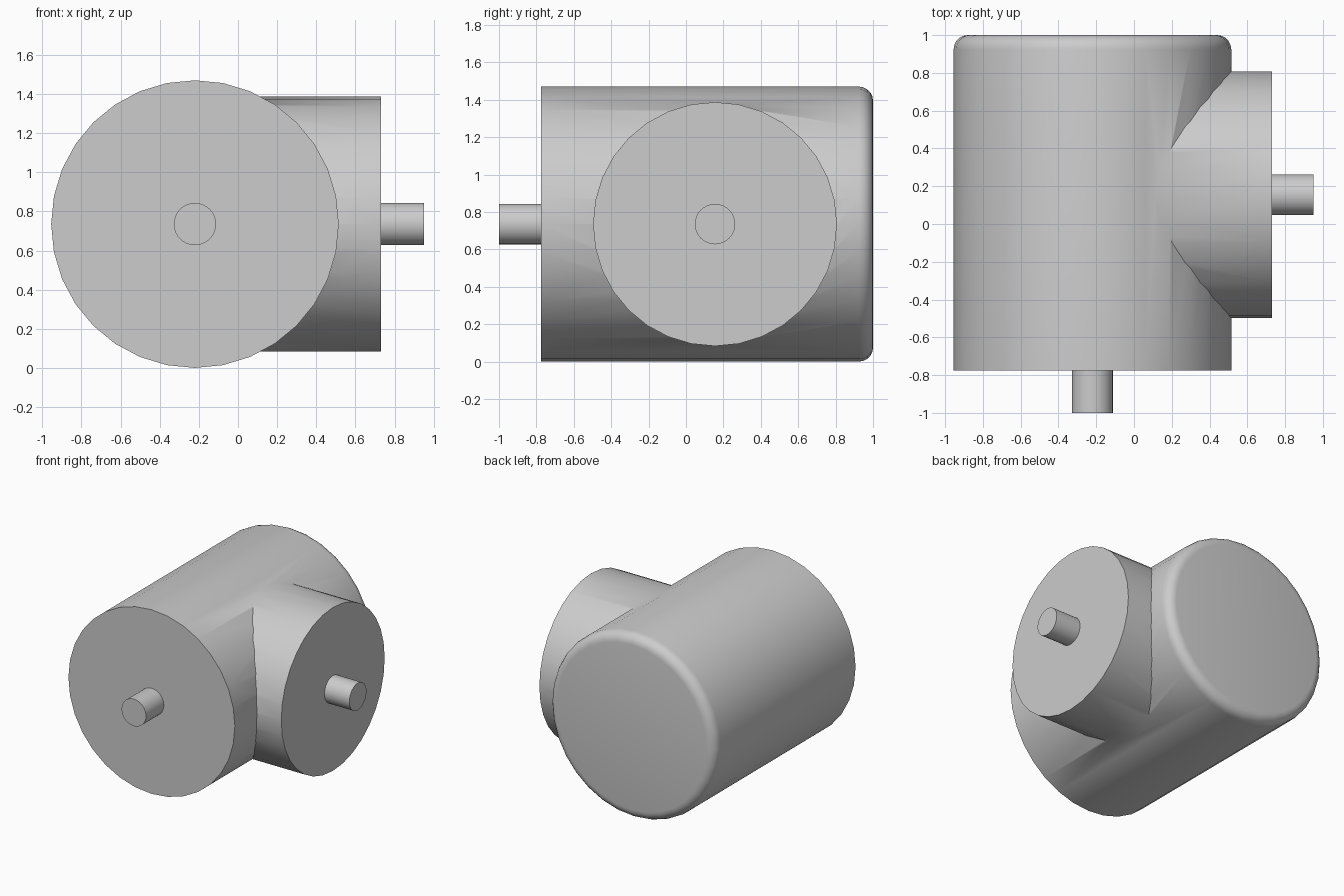
import bpy
from math import pi, radians

cube = bpy.data.objects.get("Cube")
if cube:
    bpy.data.objects.remove(cube, do_unlink=True)

# One plain grey for every part
GREY = (0.604, 0.604, 0.604, 1)
grey = bpy.data.materials.new("plain_grey")
grey.use_nodes = True
grey.diffuse_color = GREY
grey.node_tree.nodes["Principled BSDF"].inputs["Base Color"].default_value = GREY

MAIN_X, BRANCH_Y, AXIS_Z = -0.22, 0.155, 0.735


def cylinder(name, axis, radius, start, end):
    """Cylinder lying along the body axis (y) or the branch axis (x)."""
    middle = (start + end) / 2
    if axis == "y":
        location, rotation = (MAIN_X, middle, AXIS_Z), (-pi / 2, 0, 0)
    else:
        location, rotation = (middle, BRANCH_Y, AXIS_Z), (0, pi / 2, 0)
    bpy.ops.mesh.primitive_cylinder_add(
        vertices=32, radius=radius, depth=end - start,
        location=location, rotation=rotation)
    part = bpy.context.object
    part.name = name
    part.data.materials.append(grey)
    bpy.ops.object.transform_apply(location=True, rotation=True)
    return part


def smooth(part):
    bpy.ops.object.select_all(action="DESELECT")
    part.select_set(True)
    bpy.context.view_layer.objects.active = part
    bpy.ops.object.shade_smooth_by_angle(angle=radians(35))


def apply(part, modifier):
    bpy.context.view_layer.objects.active = part
    bpy.ops.object.modifier_apply(modifier=modifier.name)


# Main drum, with only its back rim rounded
body = cylinder("body", "y", 0.735, -0.775, 1.0)
weights = body.data.attributes.new("bevel_weight_edge", "FLOAT", "EDGE")
for edge in body.data.edges:
    if all(body.data.vertices[i].co.y > 0.9 for i in edge.vertices):
        weights.data[edge.index].value = 1
bevel = body.modifiers.new("rounded_rim", "BEVEL")
bevel.limit_method = "WEIGHT"
bevel.width = 0.075
bevel.segments = 5
apply(body, bevel)

# Side branch, merged into the drum
branch = cylinder("side_branch", "x", 0.652, MAIN_X, 0.73)
union = body.modifiers.new("join_branch", "BOOLEAN")
union.operation = "UNION"
union.solver = "EXACT"
union.object = branch
apply(body, union)
bpy.data.objects.remove(branch, do_unlink=True)
smooth(body)

# Shafts standing out of the flat ends
smooth(cylinder("front_shaft", "y", 0.108, -1.0, -0.765))
smooth(cylinder("side_shaft", "x", 0.108, 0.72, 0.95))
